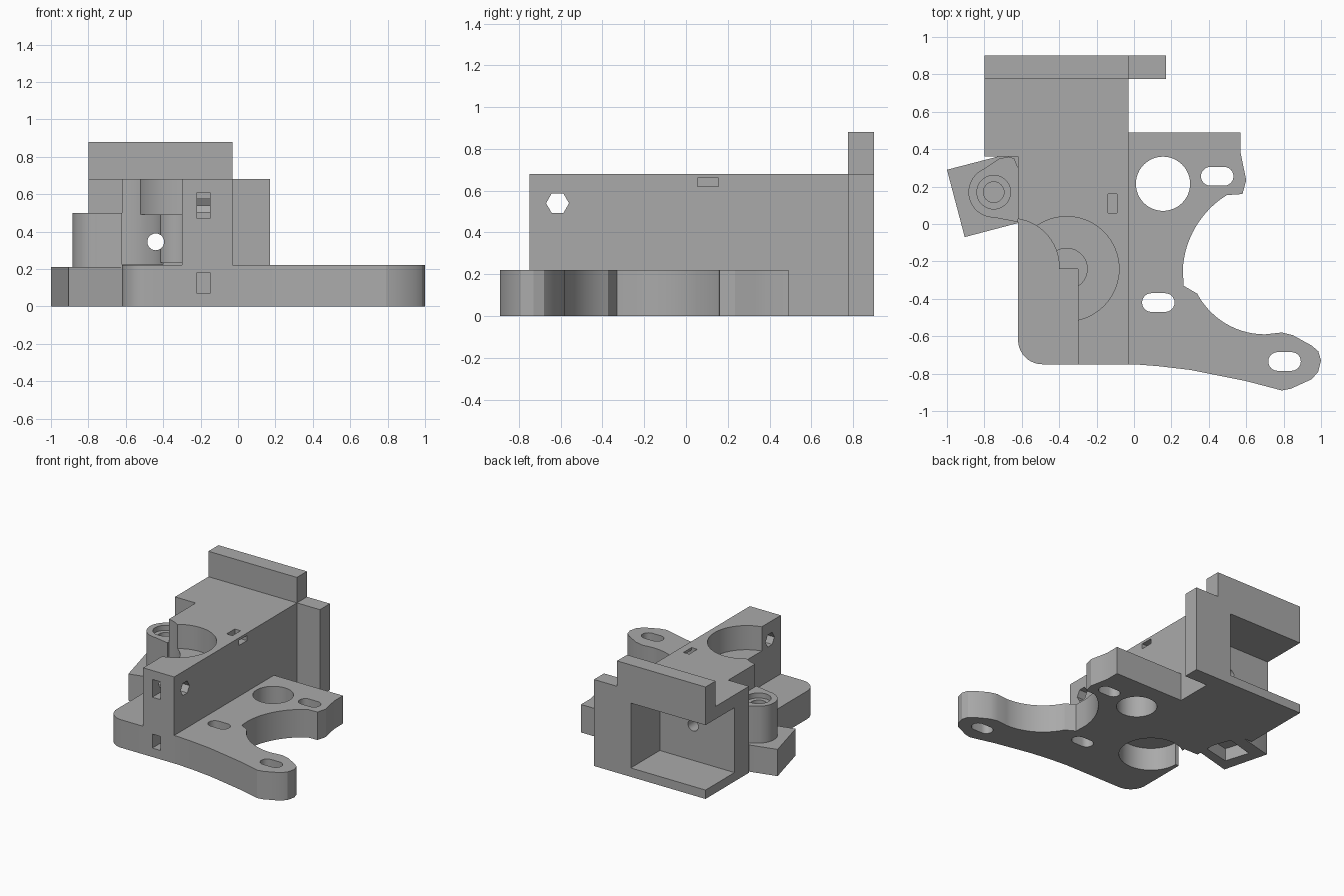
import bpy, bmesh, math
from mathutils import Matrix

old = bpy.data.objects.get("Cube")
if old:
    bpy.data.objects.remove(old, do_unlink=True)

grey = bpy.data.materials.new("plain grey")
grey.use_nodes = True
grey.diffuse_color = (0.4, 0.4, 0.4, 1)
grey.node_tree.nodes["Principled BSDF"].inputs["Base Color"].default_value = (0.4, 0.4, 0.4, 1)


def prism(name, points, low, high):
    """Extrude an outline upward."""
    bm = bmesh.new()
    face = bm.faces.new([bm.verts.new((x, y, low)) for x, y in points])
    new = bmesh.ops.extrude_face_region(bm, geom=[face])["geom"]
    bmesh.ops.translate(bm, vec=(0, 0, high - low),
                        verts=[v for v in new if isinstance(v, bmesh.types.BMVert)])
    bmesh.ops.recalc_face_normals(bm, faces=bm.faces)
    mesh = bpy.data.meshes.new(name)
    bm.to_mesh(mesh)
    bm.free()
    mesh.materials.append(grey)
    ob = bpy.data.objects.new(name, mesh)
    bpy.context.collection.objects.link(ob)
    return ob


def box(name, x0, x1, y0, y1, z0, z1):
    return prism(name, [(x0, y0), (x1, y0), (x1, y1), (x0, y1)], z0, z1)


def arc(cx, cy, r, start, end, n):
    return [(cx + r * math.cos(math.radians(start + (end - start) * i / n)),
             cy + r * math.sin(math.radians(start + (end - start) * i / n)))
            for i in range(n + 1)]


def disc(name, x, y, r, z0, z1, n=48):
    return prism(name, arc(x, y, r, 0, 360, n)[:-1], z0, z1)


def slot(x, y, half, r):
    return prism("slot_cutter", arc(x + half, y, r, -90, 90, 12)
                 + arc(x - half, y, r, 90, 270, 12), -0.1, 0.3)


def combine(target, other, operation):
    mod = target.modifiers.new("join", "BOOLEAN")
    mod.operation = operation
    mod.solver = "EXACT"
    mod.object = other
    bpy.context.view_layer.update()
    graph = bpy.context.evaluated_depsgraph_get()
    mesh = bpy.data.meshes.new_from_object(target.evaluated_get(graph))
    target.modifiers.clear()
    target.data = mesh
    bpy.data.objects.remove(other, do_unlink=True)


# Mounting plate with a swept arm and a round motor clearance
outline = (arc(-0.49, -0.62, 0.13, 180, 270, 10)
           + [(0, -0.75), (0.13, -0.76), (0.3, -0.78), (0.45, -0.81), (0.6, -0.84), (0.79, -0.89),
              (0.84, -0.88), (0.95, -0.83), (0.985, -0.79), (1, -0.73), (0.985, -0.68),
              (0.95, -0.65), (0.85, -0.595), (0.79, -0.58)]
           + arc(0.7, -0.18, 0.41, 270, 208, 14)
           + [(0.265, -0.33)]
           + arc(0.76, -0.27, 0.5, 180, 118, 16)[1:-1]
           + [(0.58, 0.16), (0.6, 0.235), (0.58, 0.33), (0.57, 0.38), (0.57, 0.49), (-0.62, 0.49)])
body = prism("extruder_body", outline, 0, 0.22)

# Tall housing, widened at the rear, with a back flange and ridge
combine(body, prism("housing", [(-0.3, -0.75), (-0.03, -0.75), (-0.03, 0.85), (-0.8, 0.85),
                                (-0.8, 0.36), (-0.62, 0.36), (-0.62, -0.24), (-0.3, -0.24)],
                    0, 0.68), "UNION")
combine(body, box("back_flange", -0.8, 0.17, 0.775, 0.9, 0, 0.68), "UNION")
combine(body, box("back_ridge", -0.8, -0.03, 0.775, 0.9, 0.6, 0.88), "UNION")

cuts = [
    # Bearing seat, shaft pit and idler clearance
    disc("seat_cutter", -0.36, -0.24, 0.28, 0.49, 0.8, 64),
    disc("shaft_cutter", -0.36, -0.24, 0.11, 0.235, 0.8),
    disc("idler_cutter", -0.66, -0.23, 0.26, 0.225, 0.8, 64),
    # Bore and side notch under the plate
    disc("bore_cutter", -0.36, -0.24, 0.23, -0.1, 0.18, 64),
    box("notch_cutter", -0.7, -0.5, -0.24, -0.03, -0.1, 0.18),
    # Rear pocket
    box("pocket_cutter", -0.9, -0.15, 0.54, 1, 0.07, 0.58),
    # Holes in the plate
    disc("plate_hole_cutter", 0.155, 0.215, 0.145, -0.1, 0.3),
    slot(0.445, 0.255, 0.037, 0.05),
    slot(0.13, -0.42, 0.037, 0.05),
    slot(0.805, -0.735, 0.037, 0.05),
    # Small nut slots
    box("nut_cutter", -0.14, -0.09, 0.06, 0.16, 0.6, 0.8),
    box("nut_cutter", -0.14, 0.1, 0.055, 0.155, 0.62, 0.66),
    box("nut_cutter", -0.22, -0.15, -0.9, -0.65, 0.47, 0.61),
    box("nut_cutter", -0.22, -0.15, -0.9, -0.65, 0.07, 0.18),
]
# Sideways hexagonal hole and the filament hole along the depth
hexagon = disc("hex_cutter", 0, 0, 0.055, -0.3, 0.3, 6)
hexagon.data.transform(Matrix.Translation((-0.16, -0.615, 0.54)) @ Matrix.Rotation(math.pi / 2, 4, "Z")
                       @ Matrix.Rotation(math.pi / 2, 4, "X"))
filament = disc("filament_cutter", 0, 0, 0.045, -0.5, 0.5, 24)
filament.data.transform(Matrix.Translation((-0.44, 0.25, 0.345)) @ Matrix.Rotation(math.pi / 2, 4, "X"))
for cutter in cuts + [hexagon, filament]:
    combine(body, cutter, "DIFFERENCE")

# Tilted foot with a nut recess below
foot = prism("hinge_foot", [(-1, 0.29), (-0.905, -0.07), (-0.62, 0.005), (-0.62, 0.36), (-0.73, 0.36)],
             0, 0.21)
combine(foot, prism("recess_cutter", [(-0.89, 0.22), (-0.83, 0.03), (-0.6, 0.08), (-0.67, 0.28)],
                    -0.1, 0.1), "DIFFERENCE")

# Round boss with a stepped screw hole and a web to the housing
boss = prism("hinge_boss", arc(-0.75, 0.17, 0.135, 130, 270, 24)
             + [(-0.62, 0.01), (-0.62, 0.3), (-0.64, 0.35), (-0.67, 0.36), (-0.72, 0.35)], 0.2, 0.5)
combine(boss, disc("step_cutter", -0.75, 0.17, 0.09, 0.46, 0.6), "DIFFERENCE")
combine(boss, disc("screw_cutter", -0.75, 0.17, 0.055, 0.25, 0.6), "DIFFERENCE")

for ob in (body, foot, boss):
    bpy.ops.object.select_all(action="DESELECT")
    ob.select_set(True)
    bpy.context.view_layer.objects.active = ob
    bpy.ops.object.shade_smooth_by_angle(angle=math.radians(25))
